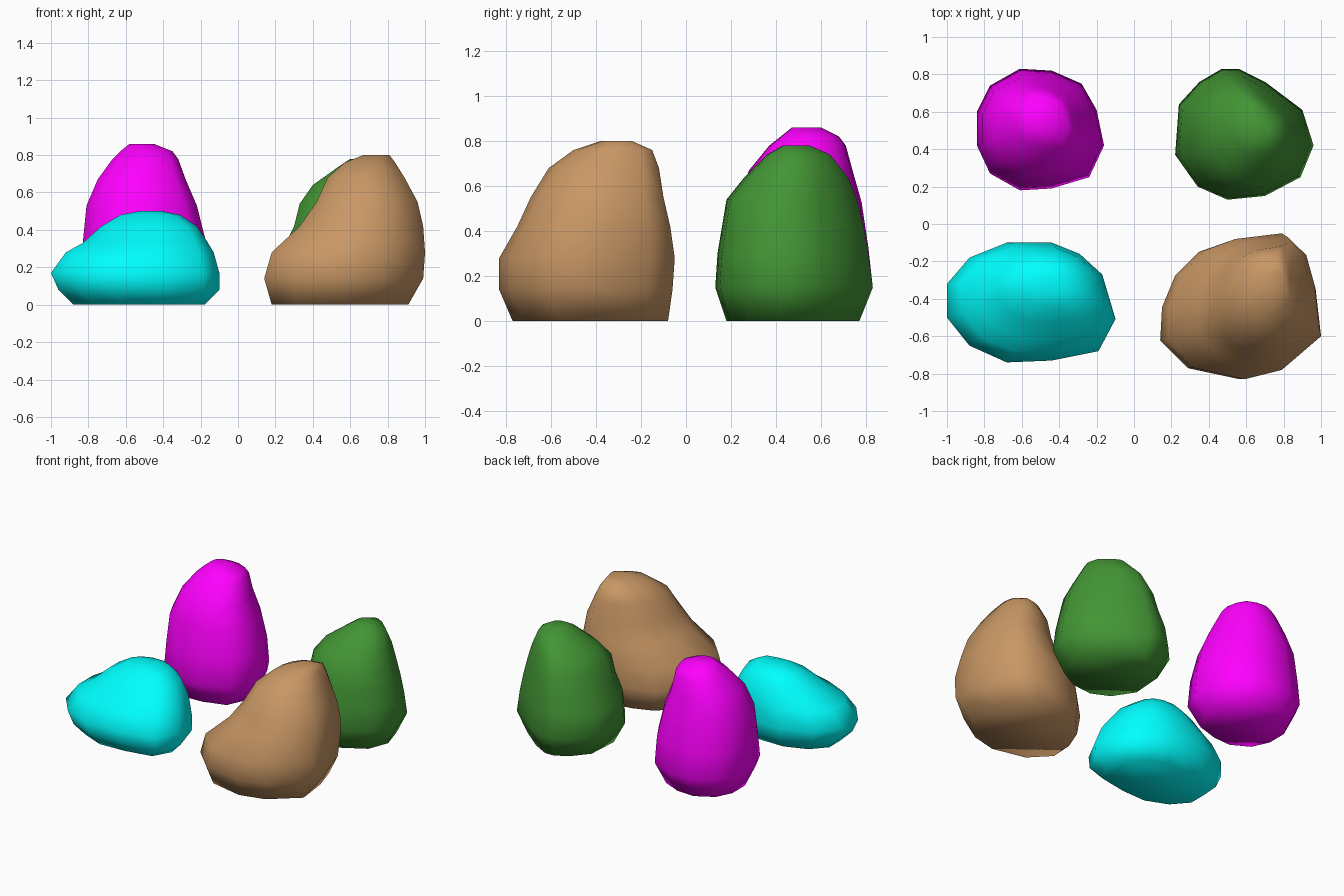
import bpy, bmesh


def material(name, colour):
    mat = bpy.data.materials.new(name)
    mat.diffuse_color = (*colour, 1)
    return mat


def boulder(name, colour, outline, levels):
    """Stack copies of a plan outline, each fitted to (z, x0, x1, y0, y1)."""
    xs, ys = zip(*outline)
    ax, bx, ay, by = min(xs), max(xs), min(ys), max(ys)
    bm = bmesh.new()
    rings = []
    for z, x0, x1, y0, y1 in levels:
        rings.append([bm.verts.new((x0 + (x - ax) / (bx - ax) * (x1 - x0),
                                    y0 + (y - ay) / (by - ay) * (y1 - y0), z))
                      for x, y in outline])
    n = len(outline)
    for low, high in zip(rings, rings[1:]):
        for i in range(n):
            j = (i + 1) % n
            bm.faces.new((low[i], low[j], high[j], high[i]))
    bm.faces.new(rings[0])
    bm.faces.new(rings[-1])
    bmesh.ops.recalc_face_normals(bm, faces=bm.faces)
    for f in bm.faces:
        f.smooth = True
    mesh = bpy.data.meshes.new(name)
    bm.to_mesh(mesh)
    bm.free()
    mesh.materials.append(material(name + "_colour", colour))
    bpy.context.collection.objects.link(bpy.data.objects.new(name, mesh))


# Tall magenta rock, back left
boulder("magenta_rock", (1, 0, 1),
        [(-.61, .83), (-.44, .82), (-.28, .75), (-.20, .61), (-.16, .42), (-.24, .25),
         (-.44, .19), (-.61, .18), (-.77, .27), (-.84, .42), (-.84, .60), (-.77, .74)],
        [(0, -.77, -.24, .25, .76), (.15, -.84, -.16, .18, .83), (.33, -.83, -.17, .20, .81),
         (.53, -.81, -.22, .23, .78), (.67, -.75, -.28, .28, .74), (.78, -.67, -.32, .37, .71),
         (.82, -.63, -.35, .42, .68), (.86, -.58, -.45, .47, .60)])

# Green rock, back right
boulder("green_rock", (.055, .3, .035),
        [(.47, .83), (.56, .83), (.70, .76), (.90, .61), (.96, .42), (.89, .25),
         (.70, .15), (.50, .13), (.34, .20), (.22, .37), (.24, .64), (.35, .76)],
        [(0, .30, .88, .18, .77), (.15, .22, .96, .13, .83), (.30, .24, .94, .14, .81),
         (.42, .30, .91, .16, .79), (.54, .33, .88, .18, .76), (.64, .40, .84, .26, .72),
         (.74, .54, .79, .36, .64), (.78, .60, .72, .43, .55)])

# Low cyan rock, front left
boulder("cyan_rock", (0, 1, 1),
        [(-.68, -.10), (-.44, -.10), (-.29, -.16), (-.17, -.27), (-.10, -.51), (-.19, -.68),
         (-.44, -.73), (-.68, -.74), (-.88, -.65), (-1, -.50), (-1, -.32), (-.88, -.18)],
        [(0, -.88, -.18, -.65, -.19), (.08, -.96, -.10, -.72, -.12), (.17, -1, -.10, -.74, -.10),
         (.28, -.92, -.13, -.68, -.12), (.33, -.83, -.16, -.62, -.13), (.42, -.73, -.22, -.53, -.17),
         (.48, -.63, -.31, -.44, -.22), (.50, -.53, -.40, -.38, -.28)])

# Leaning brown rock, front right
boulder("brown_rock", (.58, .31, .13),
        [(.78, -.05), (.91, -.16), (.97, -.35), (1, -.60), (.78, -.78), (.57, -.83),
         (.29, -.77), (.14, -.62), (.15, -.44), (.22, -.27), (.35, -.14), (.52, -.08)],
        [(0, .18, .91, -.77, -.08), (.14, .14, .99, -.83, -.06), (.28, .18, 1, -.83, -.05),
         (.42, .33, .99, -.75, -.07), (.55, .42, .96, -.69, -.10), (.68, .48, .89, -.61, -.12),
         (.76, .57, .84, -.50, -.15), (.80, .67, .81, -.38, -.24)])
